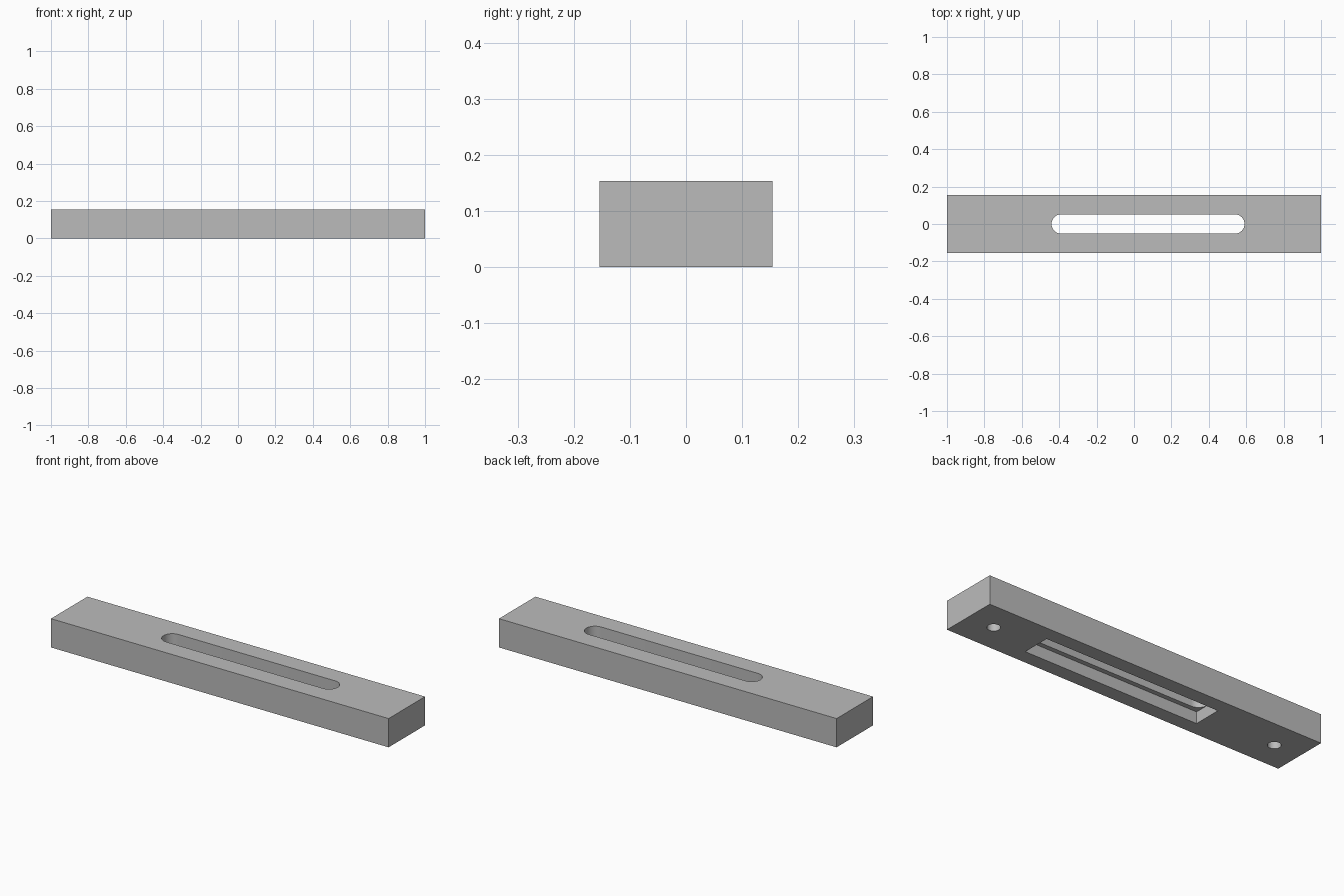
import bpy
import bmesh
from math import cos, sin, pi, radians

cube = bpy.data.objects.get("Cube")
if cube:
    bpy.data.objects.remove(cube, do_unlink=True)

HALF_WIDTH, HEIGHT = 0.154, 0.154
SLOT_X, SLOT_HALF, SLOT_RADIUS = 0.075, 0.516, 0.052
POCKET_HALF_WIDTH, POCKET_DEPTH = 0.077, 0.062
HOLE_X, HOLE_RADIUS, HOLE_DEPTH = 0.847, 0.032, 0.09
BELOW = -0.05

grey = bpy.data.materials.new("plain grey")
grey.use_nodes = True
colour = (0.5, 0.5, 0.5, 1)
grey.diffuse_color = colour
grey.node_tree.nodes["Principled BSDF"].inputs["Base Color"].default_value = colour


def prism(name, outline, z0, z1):
    """Extrude a flat counter-clockwise outline from z0 up to z1."""
    bm = bmesh.new()
    base = bm.faces.new([bm.verts.new((x, y, z0)) for x, y in outline])
    top = bmesh.ops.extrude_face_region(bm, geom=[base])["geom"]
    for v in top:
        if isinstance(v, bmesh.types.BMVert):
            v.co.z = z1
    bmesh.ops.recalc_face_normals(bm, faces=bm.faces)
    mesh = bpy.data.meshes.new(name)
    bm.to_mesh(mesh)
    bm.free()
    mesh.materials.append(grey)
    obj = bpy.data.objects.new(name, mesh)
    bpy.context.collection.objects.link(obj)
    return obj


def rectangle(cx, hx, hy):
    return [(cx - hx, -hy), (cx + hx, -hy), (cx + hx, hy), (cx - hx, hy)]


def stadium(cx, half, r, steps=16):
    """Round-ended outline; half equal to r gives a circle."""
    points = []
    for side in (1, -1):
        for i in range(steps + (half > r)):
            a = -pi / 2 + pi * i / steps
            points.append((cx + side * (half - r + r * cos(a)), side * r * sin(a)))
    return points


# Solid bar
bar = prism("slotted_bar", rectangle(0, 1, HALF_WIDTH), 0, HEIGHT)

# Through slot, wider pocket underneath, and a blind hole near each end
cutters = [
    prism("slot_cutter", stadium(SLOT_X, SLOT_HALF, SLOT_RADIUS), BELOW, HEIGHT - BELOW),
    prism("pocket_cutter", rectangle(SLOT_X, SLOT_HALF + 0.001, POCKET_HALF_WIDTH),
          BELOW, POCKET_DEPTH),
]
for side in (-1, 1):
    cutters.append(prism("hole_cutter", stadium(side * HOLE_X, HOLE_RADIUS, HOLE_RADIUS),
                         BELOW, HOLE_DEPTH))

bpy.ops.object.select_all(action="DESELECT")
bar.select_set(True)
bpy.context.view_layer.objects.active = bar
for cutter in cutters:
    cut = bar.modifiers.new(cutter.name, "BOOLEAN")
    cut.operation = "DIFFERENCE"
    cut.solver = "EXACT"
    cut.object = cutter
    bpy.ops.object.modifier_apply(modifier=cut.name)
for cutter in cutters:
    bpy.data.objects.remove(cutter, do_unlink=True)

bpy.ops.object.shade_smooth_by_angle(angle=radians(30))
